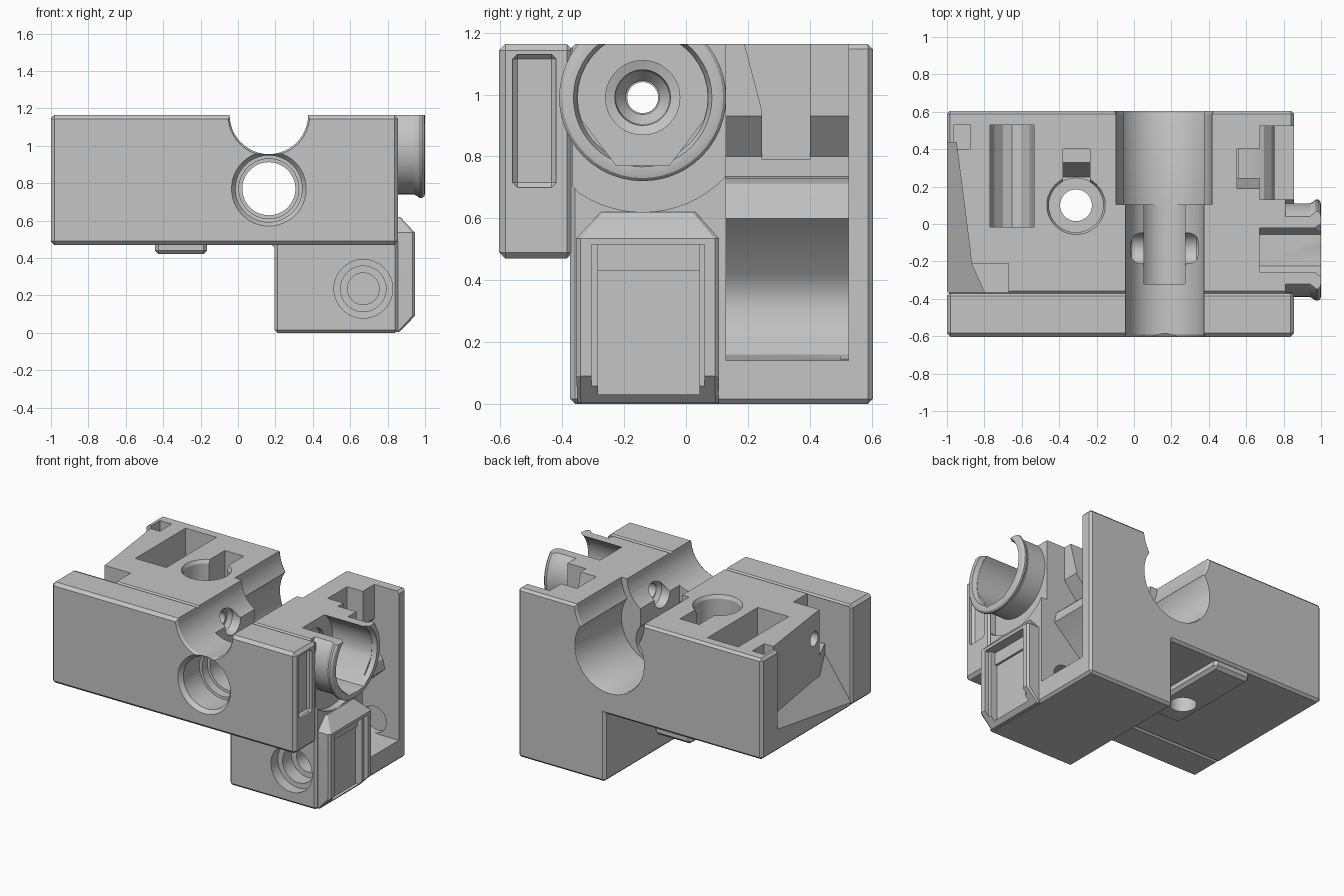
import bpy, bmesh, math

if "Cube" in bpy.data.objects:
    bpy.data.objects.remove(bpy.data.objects["Cube"])

grey = bpy.data.materials.new("grey plastic")
grey.diffuse_color = (0.56, 0.56, 0.56, 1)
grey.use_nodes = True
grey.node_tree.nodes["Principled BSDF"].inputs["Base Color"].default_value = grey.diffuse_color


def place(axis, pos, u, v):
    # map a 2D profile point to 3D for the given extrusion axis
    return {'x': (pos, u, v), 'y': (u, pos, v), 'z': (u, v, pos)}[axis]


def finish(name, bm):
    bmesh.ops.recalc_face_normals(bm, faces=bm.faces)
    me = bpy.data.meshes.new(name)
    bm.to_mesh(me)
    bm.free()
    ob = bpy.data.objects.new(name, me)
    bpy.context.collection.objects.link(ob)
    me.materials.append(grey)
    return ob


def loft(name, axis, rings):
    # rings: list of (position, 2D points) joined into a closed solid
    bm = bmesh.new()
    loops = [[bm.verts.new(place(axis, p, u, v)) for u, v in pts] for p, pts in rings]
    n = len(loops[0])
    for a, b in zip(loops, loops[1:]):
        for i in range(n):
            j = (i + 1) % n
            bm.faces.new((a[i], a[j], b[j], b[i]))
    bm.faces.new(loops[0])
    bm.faces.new(loops[-1])
    return finish(name, bm)


def prism(name, axis, pts, a, b, bevel=0):
    ob = loft(name, axis, [(a, pts), (b, pts)])
    if bevel:
        m = ob.modifiers.new("chamfer", 'BEVEL')
        m.width, m.segments, m.limit_method = bevel, 1, 'ANGLE'
        apply(ob, m)
    return ob


def box(name, x, y, z, bevel=0):
    return prism(name, 'z', [(x[0], y[0]), (x[1], y[0]), (x[1], y[1]), (x[0], y[1])], z[0], z[1], bevel)


def circle(u, v, r, n=48):
    return [(u + r * math.cos(2 * math.pi * i / n), v + r * math.sin(2 * math.pi * i / n)) for i in range(n)]


def lathe(name, axis, u, v, steps):
    return loft(name, axis, [(p, circle(u, v, r)) for p, r in steps])


def apply(ob, mod):
    bpy.context.view_layer.objects.active = ob
    bpy.ops.object.modifier_apply(modifier=mod.name)


def combine(ob, other, op='DIFFERENCE'):
    m = ob.modifiers.new("bool", 'BOOLEAN')
    m.object, m.operation, m.solver = other, op, 'EXACT'
    apply(ob, m)
    bpy.data.objects.remove(other)


# main L-shaped body
body = prism("housing", 'y', [(-1, .47), (.195, .47), (.195, 0), (.856, 0), (.856, 1.163), (-1, 1.163)], -.375, .604, .016)


def cut(other):
    combine(body, other)


def add(other):
    combine(body, other, 'UNION')


# round clearance around the side collar
cut(prism("collar_clearance", 'x', [(max(-.365, min(.14, u)), v) for u, v in circle(-.14, .99, .37, 64)], .81, 1.1))
# front plate with shallow end pocket
plate = box("front_plate", (-1, .856), (-.604, -.365), (.47, 1.163), .02)
combine(plate, box("end_pocket", (.825, .9), (-.56, -.42), (.7, 1.13), .015))
add(plate)

# right rear recess with a curved shelf, a round hollow and a channel above
cut(prism("rear_recess", 'y', [
    (.67, 1.3), (.67, .93), (.56, .8), (.56, .735), (.64, .73), (.695, .71), (.735, .67), (.75, .6),
    (.55, .42), (.52, .36), (.515, .3), (.54, .22), (.61, .16), (.7, .14), (1.1, .14), (1.1, 1.3)], .13, .525))
cut(prism("rear_channel", 'x', [(.19, 1.3), (.19, 1.16), (.245, .95), (.245, .79), (.4, .79), (.4, 1.3)], .55, .8))


# guide box on the lower right side, chamfered, with a window
def guide_ring(x, y0, y1, c=.014):
    return [(.8, y0), (x - c, y0), (x, y0 + c), (x, y1 - c), (x - c, y1), (.8, y1)]


add(loft("guide_box", 'z', [
    (.003, guide_ring(.862, -.35, .105, .01)), (.09, guide_ring(.946, -.355, .107)),
    (.535, guide_ring(.946, -.355, .107)), (.62, guide_ring(.866, -.275, .03, .01))]))
cut(box("guide_step", (.915, 1.1), (-.305, .06), (.02, .515)))
cut(box("guide_window", (.88, 1.1), (-.285, .043), (.03, .515)))
cut(box("guide_floor", (.865, 1.1), (-.285, .043), (.03, .43)))

# flared collar with a rounded lip, trimmed flush with the top
collar = lathe("collar", 'x', -.14, .99, [
    (.7, .25), (.94, .25), (.962, .262), (.972, .27), (.985, .27), (.996, .26), (1.0, .245)])
combine(collar, box("collar_trim", (.6, 1.1), (-.6, .4), (1.163, 1.5)))
add(collar)
bore = [(-.14 + .21 * math.cos(math.radians(a)), .99 + .21 * math.sin(math.radians(a))) for a in range(-20, 201, 10)]
cut(prism("collar_bore", 'x', bore + [(-.225, .77), (-.055, .77)], .67, 1.1))
cut(lathe("collar_mouth", 'x', -.14, .99, [(.97, .212), (1.01, .228)]))
cut(lathe("funnel", 'x', -.14, .99, [(.53, .055), (.57, .085), (.63, .09), (.64, .12), (.7, .12)]))

# top groove, front bore and rear bore, with chamfered mouths
cut(lathe("top_groove", 'y', .165, 1.165, [(-.62, .23), (-.59, .21), (.2, .21)]))
cut(lathe("rear_groove", 'y', .16, 1.17, [(.105, .258), (.59, .258), (.61, .27)]))
cut(lathe("rear_bore", 'y', .16, .885, [(.105, .258), (.59, .258), (.61, .266)]))
cut(lathe("front_bore", 'y', .165, .77, [
    (-.615, .208), (-.575, .178), (-.4, .178), (-.399, .16), (-.34, .16), (-.339, .142), (.2, .142)]))
cut(box("gear_slot", (.053, .272), (-.32, .13), (.77, 1.1)))
cut(lathe("gear_pocket", 'x', -.13, .985, [(-.035, .06), (-.01, .083), (.335, .083), (.36, .06)]))

# pivot hole in the lower block and its seat in the back wall
cut(lathe("pivot_hole", 'y', .67, .235, [
    (-.5, .157), (-.3, .157), (-.299, .122), (-.2, .122), (-.199, .085), (.2, .085)]))
cut(lathe("pivot_seat", 'y', .67, .235, [(.5, .09), (.565, .09)]))

# foot below the left half and the screw well through it
add(box("foot", (-.445, -.165), (-.1, .585), (.42, .5), .02))
cut(lathe("screw_well", 'z', -.31, .1, [(.68, .145), (1.14, .145), (1.18, .165)]))
cut(lathe("screw_hole", 'z', -.31, .1, [(.3, .085), (.8, .085)]))
cut(prism("well_channel", 'x', [(.1, .7), (.25, .7), (.33, .9), (.4, .9), (.4, 1.3), (.1, 1.3)], -.38, -.235))

# top pocket with a rounded floor
cut(prism("top_pocket", 'y', [
    (-.77, 1.3), (-.77, .8), (-.745, .72), (-.7, .675), (-.652, .66), (-.605, .675), (-.56, .72), (-.535, .8), (-.535, 1.3)],
    -.015, .53))

# left side recess with a floor sloping down towards the outside
recess = prism("left_recess", 'z', [
    (-1.1, .435), (-.95, .435), (-.875, -.15), (-.87, -.21), (-.8, -.366), (-1.1, -.366)], .6, 1.3)
for v in recess.data.vertices:
    if v.co.z < .7:
        v.co.z = .62 + 1.4 * (v.co.x + 1) + .15 * (v.co.y - .43)
cut(recess)
cut(box("left_pocket", (-.9, -.67), (-.366, -.21), (.85, 1.3)))
cut(box("left_notch", (-.965, -.875), (.4, .53), (.95, 1.3)))

# long feed hole
cut(lathe("feed_hole", 'x', -.14, .99, [(-1.1, .05), (.6, .05)]))

# smooth the round surfaces, keep hard edges
bpy.ops.object.select_all(action='DESELECT')
body.select_set(True)
bpy.context.view_layer.objects.active = body
bpy.ops.object.shade_smooth_by_angle(angle=math.radians(25))
